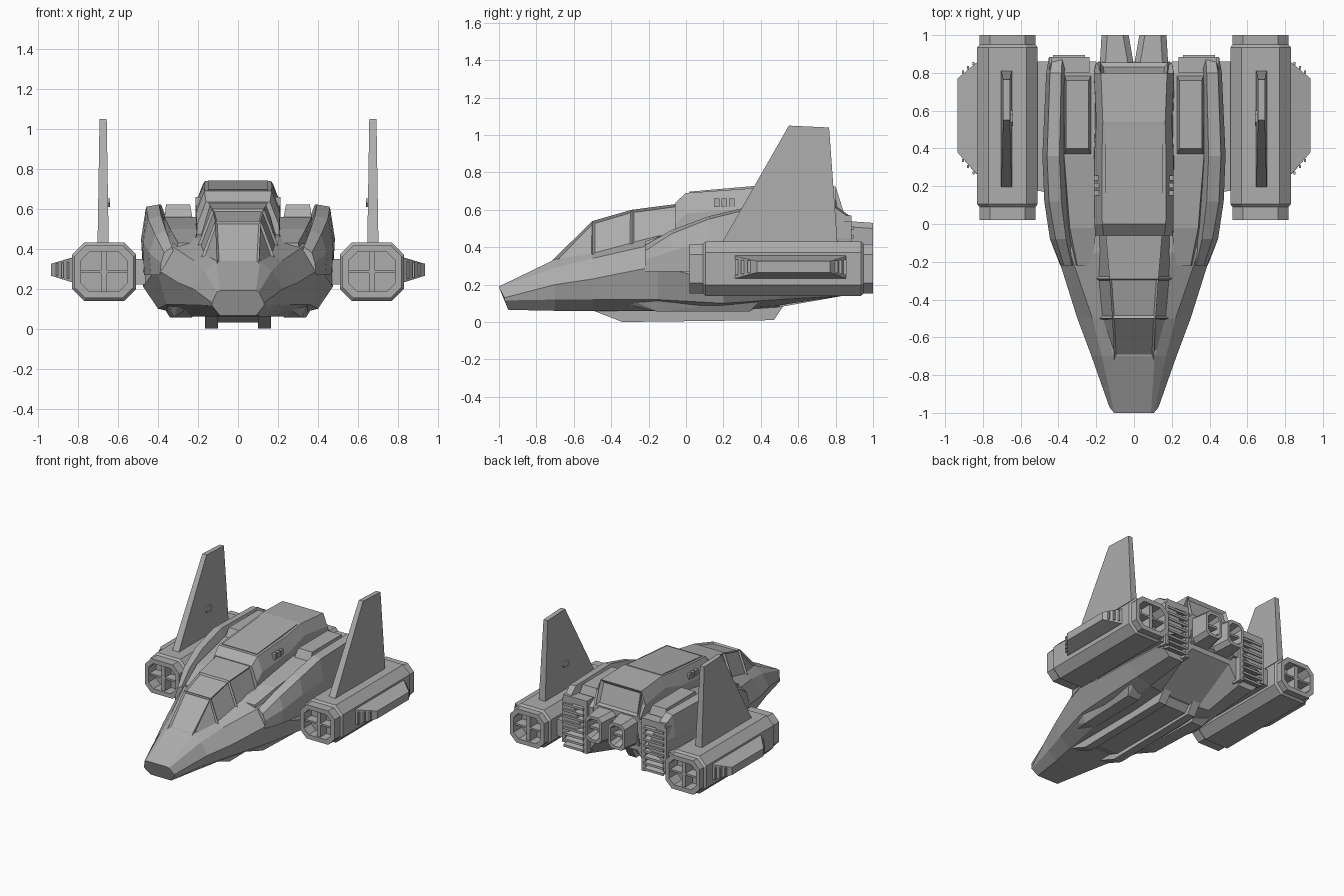
import bpy, bmesh

if "Cube" in bpy.data.objects:
    bpy.data.objects.remove(bpy.data.objects["Cube"])

hull_grey = bpy.data.materials.new("hull_grey")
hull_grey.diffuse_color = (0.42, 0.42, 0.42, 1)
hull_grey.use_nodes = True
hull_grey.node_tree.nodes["Principled BSDF"].inputs["Base Color"].default_value = hull_grey.diffuse_color


def finish(name, bm, mirror=False, panes=None, thick=0.02, depth=-0.01):
    """Turn a bmesh into an object, with optional inset panels and mirroring."""
    bmesh.ops.recalc_face_normals(bm, faces=bm.faces[:])
    bm.normal_update()
    if panes:
        chosen = [f for f in bm.faces if panes(f.calc_center_median(), f.normal)]
        bmesh.ops.inset_individual(bm, faces=chosen, thickness=thick, depth=depth)
    me = bpy.data.meshes.new(name)
    bm.to_mesh(me)
    bm.free()
    me.materials.append(hull_grey)
    ob = bpy.data.objects.new(name, me)
    bpy.context.collection.objects.link(ob)
    if mirror:
        ob.modifiers.new("mirror", 'MIRROR').use_axis[0] = True
    return ob


def loft(name, rings, **kw):
    """Skin a list of equal-length closed rings and cap both ends."""
    bm = bmesh.new()
    vs = [[bm.verts.new(p) for p in r] for r in rings]
    n = len(vs[0])
    for a, b in zip(vs, vs[1:]):
        for i in range(n):
            j = (i + 1) % n
            bm.faces.new((a[i], a[j], b[j], b[i]))
    bm.faces.new(vs[0])
    bm.faces.new(vs[-1])
    return finish(name, bm, **kw)


def ring(y, pts):
    return [(x, y, z) for x, z in pts]


def sym(y, pts):
    """Full ring from the right-hand half of a section."""
    return ring(y, pts + [(-x, z) for x, z in reversed(pts)])


def solid(name, pts, mirror=True):
    """Convex solid around a set of corner points."""
    bm = bmesh.new()
    for p in pts:
        bm.verts.new(p)
    bmesh.ops.convex_hull(bm, input=bm.verts[:])
    bmesh.ops.dissolve_limit(bm, angle_limit=0.01, verts=bm.verts[:], edges=bm.edges[:])
    return finish(name, bm, mirror)


def box(name, x, y, z, mirror=True):
    return solid(name, [(a, b, c) for a in x for b in y for c in z], mirror)


def octagon(y, cx, cz, w, h, c):
    return ring(y, [(cx + a, cz + b) for a, b in (
        (-w + c, -h), (w - c, -h), (w, -h + c), (w, h - c),
        (w - c, h), (-w + c, h), (-w, h - c), (-w, -h + c))])


# Main hull: wedge nose widening into the engine body
hull = [
    (-1.0, [(.05, .065), (.09, .065), (.13, .115), (.13, .13), (.105, .185), (.09, .19)]),
    (-.70, [(.08, .06), (.13, .06), (.20, .12), (.225, .20), (.17, .29), (.11, .335)]),
    (-.50, [(.12, .06), (.17, .06), (.26, .12), (.30, .23), (.22, .34), (.16, .37)]),
    (-.15, [(.17, .06), (.24, .06), (.36, .12), (.41, .30), (.34, .42), (.20, .46)]),
    (.20, [(.17, .06), (.27, .07), (.40, .10), (.475, .21), (.475, .40), (.20, .50)]),
    (.50, [(.17, .08), (.27, .09), (.39, .12), (.47, .21), (.47, .40), (.20, .50)]),
    (.84, [(.17, .28), (.26, .14), (.38, .14), (.45, .21), (.45, .40), (.20, .50)])]
rings = [sym(y, p) for y, p in hull]
rings[0] = [(x, -.95 if z < .1 else (-.97 if z < .15 else y), z) for x, y, z in rings[0]]
loft("main_hull", rings)

# Canopy with sunken window panes
canopy = [
    (-.72, [(.14, .27), (.105, .325)]),
    (-.50, [(.19, .34), (.115, .54)]),
    (-.29, [(.215, .38), (.13, .60)]),
    (.02, [(.22, .42), (.155, .64)])]
loft("canopy", [sym(y, p) for y, p in canopy], thick=.016, depth=-.012,
     panes=lambda c, n: n.z > .1 and (c.y < -.35 or abs(c.x) > .1))

# Raised central spine with a recessed rear slope
spine = [
    (-.06, [(.21, .38), (.205, .52), (.16, .635)]),
    (.00, [(.21, .38), (.21, .58), (.168, .69)]),
    (.35, [(.215, .38), (.21, .61), (.17, .715)]),
    (.54, [(.215, .38), (.20, .66), (.165, .74)]),
    (.80, [(.215, .38), (.212, .63), (.175, .725)]),
    (.855, [(.205, .38), (.20, .53), (.18, .55)])]
loft("spine", [sym(y, p) for y, p in spine], thick=.025, depth=-.02,
     panes=lambda c, n: n.y > .7 and c.z > .57)
solid("roof_panel", [(x, y, z + d) for x in (-.15, .15) for d in (0, -.02)
                     for y, z in ((.02, .697), (.34, .72), (.52, .741))], False)
for i in range(3):
    y = .15 + i * .04
    box("spine_vent", (.18, .212), (y, y + .028), (.615, .66))

# Shoulders: inner deck, raised block and outer fairing
deck = [(-.22, .22, .32, .43), (-.02, .2, .36, .50), (.36, .2, .39, .56),
        (.80, .2, .39, .56), (.86, .2, .38, .52)]
loft("shoulder_deck", [ring(y, [(a, .35), (b, .35), (b - .02, z), (a, z)])
                       for y, a, b, z in deck], mirror=True)
solid("shoulder_block", [(x, y, z) for z, xs, ys in
      ((.54, (.225, .37), (.36, .79)), (.622, (.24, .36), (.40, .76)))
      for x in xs for y in ys])
fairing = [
    (-.22, [(.31, .35), (.39, .27), (.385, .33), (.37, .38), (.33, .41)]),
    (-.08, [(.31, .35), (.435, .27), (.445, .38), (.415, .47), (.36, .49)]),
    (.12, [(.31, .35), (.47, .27), (.475, .43), (.45, .55), (.385, .565)]),
    (.36, [(.31, .35), (.475, .27), (.485, .45), (.46, .61), (.395, .622)]),
    (.80, [(.31, .35), (.455, .27), (.465, .45), (.445, .61), (.385, .622)]),
    (.885, [(.28, .35), (.44, .27), (.45, .45), (.43, .55), (.38, .56)])]
loft("shoulder_fairing", [ring(y, p) for y, p in fairing], mirror=True)

# Rear louvred vents
box("vent_frame_inner", (.235, .27), (.80, .885), (.16, .56))
box("vent_frame_outer", (.42, .45), (.80, .885), (.20, .54))
box("vent_cap", (.235, .44), (.80, .885), (.52, .57))
for i in range(8):
    z = .17 + i * .046
    solid("vent_slat", [(x, y, z + d) for x in (.26, .43)
                        for y, d in ((.82, .02), (.82, .035), (.895, 0), (.895, .018))])

# Twin central engines with hollow nozzles
loft("engine", [octagon(y, cx, .43, w, h, c) for y, cx, w, h, c in (
    (.74, .092, .088, .11, .03), (.86, .092, .088, .11, .03),
    (1.0, .10, .072, .10, .03), (1.0, .10, .052, .078, .025),
    (.91, .10, .04, .06, .02))], mirror=True)
box("engine_vane", (.05, .15), (.905, .975), (.422, .438))
solid("tail_wedge", [(x, y, z) for x in (-.19, .19)
                     for y, z in ((.55, .15), (.55, .4), (.86, .33), (.86, .42))], False)

# Side nacelles, hollow at both ends
rim, body, hole = (.148, .132, .055), (.16, .146, .06), (.115, .098, .04)
nac = ((.11, hole), (.02, hole), (.02, rim), (.09, rim), (.105, body),
       (.935, body), (.95, rim), (1.0, rim), (1.0, hole), (.90, hole))
loft("nacelle", [octagon(y, .67, .285, *s) for y, s in nac], mirror=True)
for y in ((.035, .12), (.89, .985)):
    box("nacelle_post", (.655, .685), y, (.18, .39))
    box("nacelle_vane", (.55, .79), y, (.278, .292))
solid("pylon", [(x, y, z) for x, y0, y1 in ((.42, .16, .86), (.53, .18, .86))
                for y in (y0, y1) for z in (.22, .35)])

# Outboard winglets with end ribs
solid("winglet", [(x, y, z) for x, ys, zs in (
    (.80, (.235, .875), (.225, .365)), (.84, (.27, .85), (.235, .35)),
    (.935, (.38, .77), (.265, .325))) for y in ys for z in zs])
for k in range(3):
    x = .845 + k * .028
    t = (x - .84) / .095
    for y in (.265 + .11 * t, .855 - .08 * t):
        box("winglet_rib", (x, x + .01), (y - .008, y + .008), (.25 + .02 * t, .335 - .01 * t))

# Tall swept fins with a small hexagonal boss on the inner face
solid("fin", [(.675 + s * w, y, z) for s in (-1, 1) for w, y, z in (
    (.028, .19, .42), (.028, .81, .42), (.018, .765, 1.04), (.018, .55, 1.05))])
solid("fin_boss", [(x, .56 + a, .63 + b) for x in (.64, .68) for a, b in (
    (-.04, 0), (-.02, .022), (.02, .022), (.04, 0), (.02, -.022), (-.02, -.022))])

# Belly keel: side rails, recessed centre, outer skids
solid("keel_rail", [(x, y, z) for x in (.10, .165) for y, z in (
    (-.52, .07), (-.34, 0), (.47, .01), (.53, .10), (.50, .15))])
solid("keel_centre", [(x, y, z) for x in (-.11, .11) for y, z in (
    (-.45, .08), (-.30, .03), (.44, .03), (.52, .12))], False)
solid("belly_skid", [(x, y, z) for y, x0, x1, z in (
    (-.30, .22, .27, .09), (-.15, .23, .32, .055), (.34, .24, .34, .055), (.40, .25, .35, .10))
    for x, zz in ((x0, z), (x1, z), (x0, .12), (x1 + .03, .12)) for z in (zz,)])
